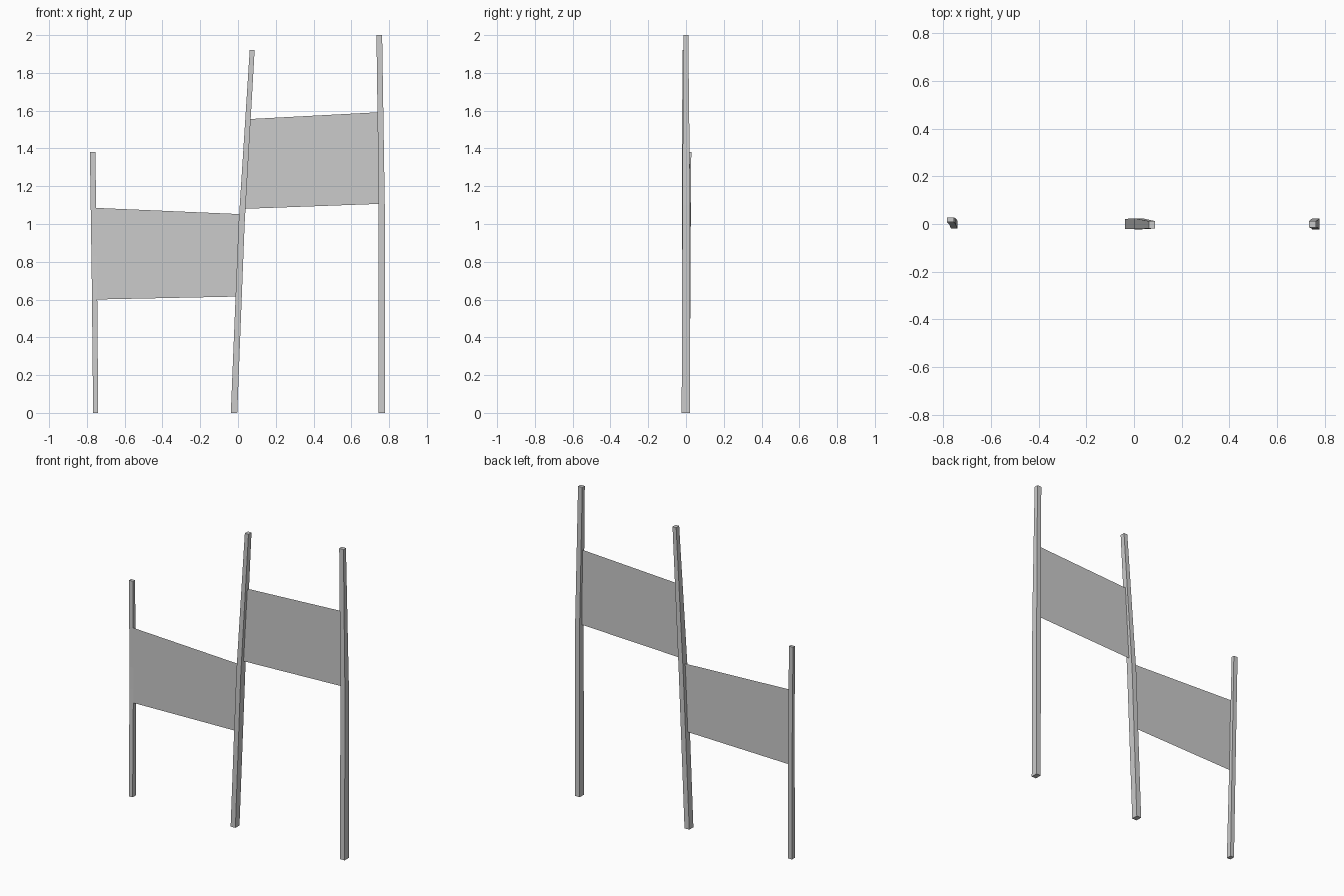
import bpy, bmesh

if "Cube" in bpy.data.objects:
    bpy.data.objects.remove(bpy.data.objects["Cube"])


def make_object(name, bm):
    mesh = bpy.data.meshes.new(name)
    bmesh.ops.recalc_face_normals(bm, faces=bm.faces)
    bm.to_mesh(mesh)
    bm.free()
    bpy.context.collection.objects.link(bpy.data.objects.new(name, mesh))


def post(name, sections):
    """Loft a square bar through sections (z, x0, x1, y0, y1)."""
    bm = bmesh.new()
    rings = [[bm.verts.new((x, y, z)) for x, y in
              ((x0, y0), (x1, y0), (x1, y1), (x0, y1))]
             for z, x0, x1, y0, y1 in sections]
    for a, b in zip(rings, rings[1:]):
        for i in range(4):
            j = (i + 1) % 4
            bm.faces.new((a[i], a[j], b[j], b[i]))
    bm.faces.new(rings[0][::-1])
    bm.faces.new(rings[-1])
    make_object(name, bm)


def panel(name, corners):
    """Thin upright sheet from (x, z) corners on y = 0."""
    bm = bmesh.new()
    bm.faces.new([bm.verts.new((x, 0, z)) for x, z in corners])
    make_object(name, bm)


# Slightly crooked posts of stepped height
post("left_post", [(0, -0.767, -0.740, -0.019, 0.015),
                   (0.69, -0.774, -0.746, -0.002, 0.023),
                   (1.38, -0.784, -0.755, 0.008, 0.028)])
post("middle_post", [(0, -0.038, -0.004, -0.021, 0.021),
                     (1.0, 0.003, 0.035, -0.022, 0.024),
                     (1.92, 0.062, 0.088, -0.019, 0.012)])
post("right_post", [(0, 0.745, 0.778, -0.023, 0.021),
                    (1.1, 0.745, 0.777, -0.019, 0.022),
                    (2.0, 0.733, 0.763, -0.014, 0.012)])

# Panels stretched between the posts
panel("left_panel", [(-0.77, 0.600), (0.0, 0.616), (0.018, 1.052), (-0.77, 1.086)])
panel("right_panel", [(0.022, 1.080), (0.760, 1.107), (0.755, 1.592), (0.050, 1.555)])
